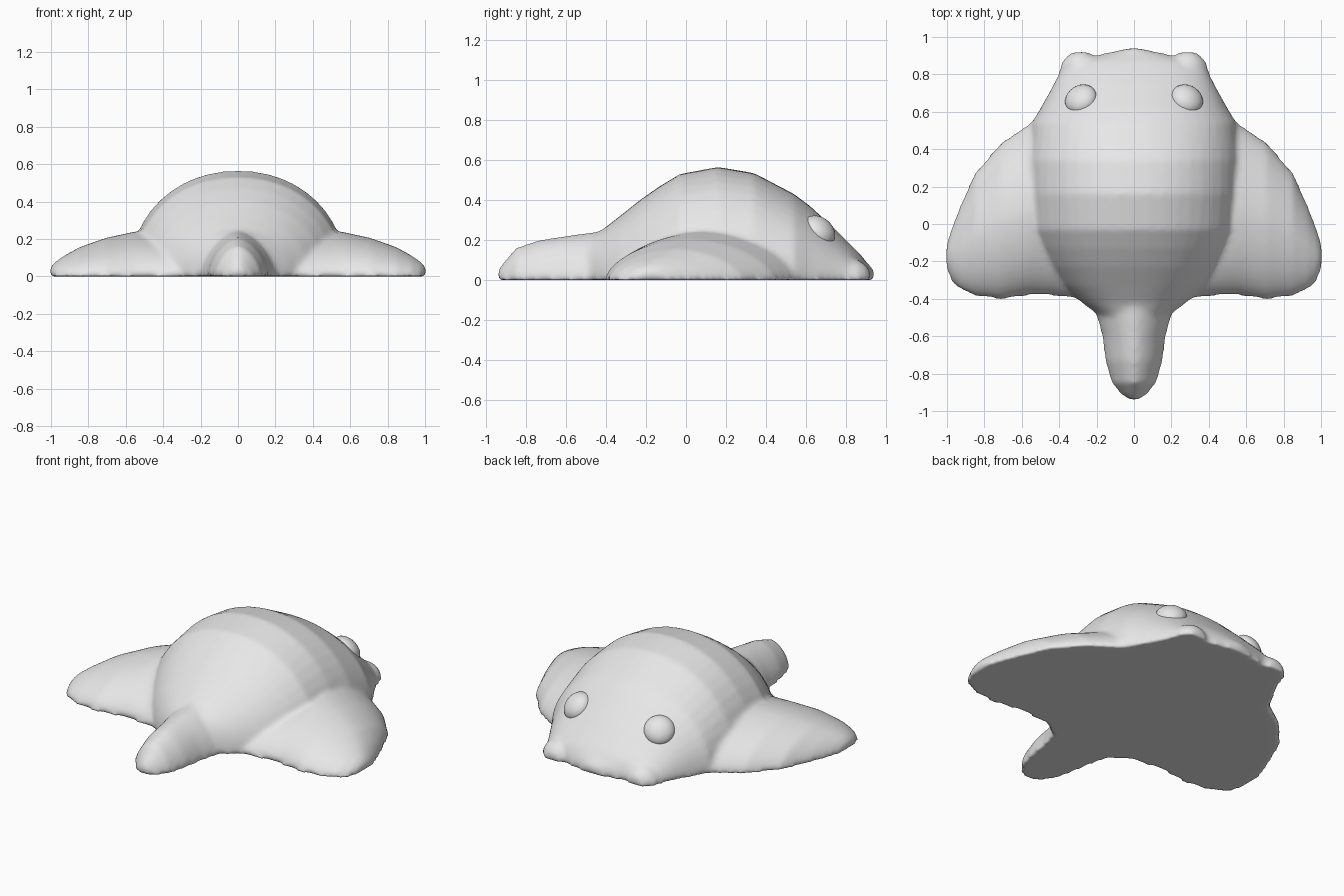
import bpy, bmesh
from math import sin, cos, pi
from mathutils import Vector, Matrix

cube = bpy.data.objects.get("Cube")
if cube:
    bpy.data.objects.remove(cube)

grey = bpy.data.materials.new("light grey")
grey.use_nodes = True
grey.diffuse_color = (0.8, 0.8, 0.8, 1)
grey.node_tree.nodes["Principled BSDF"].inputs["Base Color"].default_value = (0.8, 0.8, 0.8, 1)


def add_object(name, bm):
    bmesh.ops.recalc_face_normals(bm, faces=bm.faces)
    for face in bm.faces:
        face.smooth = True
    mesh = bpy.data.meshes.new(name)
    bm.to_mesh(mesh)
    bm.free()
    mesh.materials.append(grey)
    obj = bpy.data.objects.new(name, mesh)
    bpy.context.collection.objects.link(obj)
    return obj


def loft(bm, sections, place, power, steps=24):
    """Skin flat-bottomed domed sections: (position, centre, half width, height)."""
    rings = []
    for pos, centre, half, height in sections:
        ring = []
        for i in range(steps + 1):
            c, s = cos(pi * i / steps), max(0, sin(pi * i / steps))
            side = (1 if c > 0 else -1) * abs(c) ** (2 / power)
            ring.append(bm.verts.new(place(pos, centre + half * side,
                                           height * s ** (2 / power))))
        rings.append(ring)
    for a, b in zip(rings, rings[1:]):
        for i in range(steps + 1):
            j = (i + 1) % (steps + 1)
            bm.faces.new((a[i], a[j], b[j], b[i]))
    bm.faces.new(rings[0])
    bm.faces.new(rings[-1])


def along_y(pos, across, z):
    return (across, pos, z)


bm = bmesh.new()

# Domed trunk and head: position, half width, height
trunk = [(0.94, 0.03, 0.05), (0.91, 0.17, 0.08), (0.87, 0.33, 0.13),
         (0.83, 0.39, 0.17), (0.75, 0.43, 0.25), (0.62, 0.50, 0.37),
         (0.54, 0.55, 0.43), (0.34, 0.58, 0.535), (0.16, 0.58, 0.565),
         (-0.03, 0.565, 0.53), (-0.13, 0.52, 0.47), (-0.23, 0.46, 0.40),
         (-0.33, 0.38, 0.32), (-0.42, 0.28, 0.25), (-0.48, 0.20, 0.22)]
loft(bm, [(y, 0, w, h) for y, w, h in trunk], along_y, 2.1)

# Tail
tail = [(-0.30, 0.24, 0.26), (-0.49, 0.20, 0.235), (-0.60, 0.17, 0.22),
        (-0.73, 0.155, 0.2), (-0.85, 0.12, 0.16), (-0.91, 0.07, 0.09),
        (-0.94, 0.03, 0.05)]
loft(bm, [(y, 0, w, h) for y, w, h in tail], along_y, 1.7)

# Side fins: position, front edge, back edge, height
fin = [(0.25, 0.60, -0.41, 0.22), (0.42, 0.58, -0.385, 0.235),
       (0.55, 0.545, -0.38, 0.24), (0.71, 0.435, -0.405, 0.205),
       (0.85, 0.275, -0.385, 0.155), (0.93, 0.10, -0.35, 0.11),
       (0.98, -0.03, -0.30, 0.075), (1.005, -0.11, -0.24, 0.045)]
for side in (1, -1):
    loft(bm, [(x, (a + b) / 2, (a - b) / 2, h) for x, a, b, h in fin],
         lambda pos, across, z: (side * pos, across, z), 1.75)

# Low lobes at the corners of the head
lobe = [(0.74, 0.10, 0.06), (0.80, 0.12, 0.10), (0.86, 0.105, 0.10),
        (0.90, 0.075, 0.075), (0.92, 0.04, 0.045)]
for side in (1, -1):
    loft(bm, [(y, side * 0.285, w, h) for y, w, h in lobe], along_y, 2)

# Fuse the parts into one soft skin
body = add_object("body", bm)
remesh = body.modifiers.new("fuse", "REMESH")
remesh.mode = "VOXEL"
remesh.voxel_size = 0.016
remesh.use_smooth_shade = True
soften = body.modifiers.new("soften", "SMOOTH")
soften.factor = 0.5
soften.iterations = 5

# Flattened button eyes, facing along the head surface normal
for name, side in (("left_eye", 1), ("right_eye", -1)):
    bm = bmesh.new()
    turn = Vector((side * 0.4, 0.58, 0.68)).to_track_quat("Z", "Y").to_matrix().to_4x4()
    bmesh.ops.create_uvsphere(
        bm, u_segments=24, v_segments=16, radius=1,
        matrix=Matrix.Translation((side * 0.283, 0.665, 0.245)) @ turn
        @ Matrix.Diagonal((0.09, 0.09, 0.062, 1)))
    add_object(name, bm)
